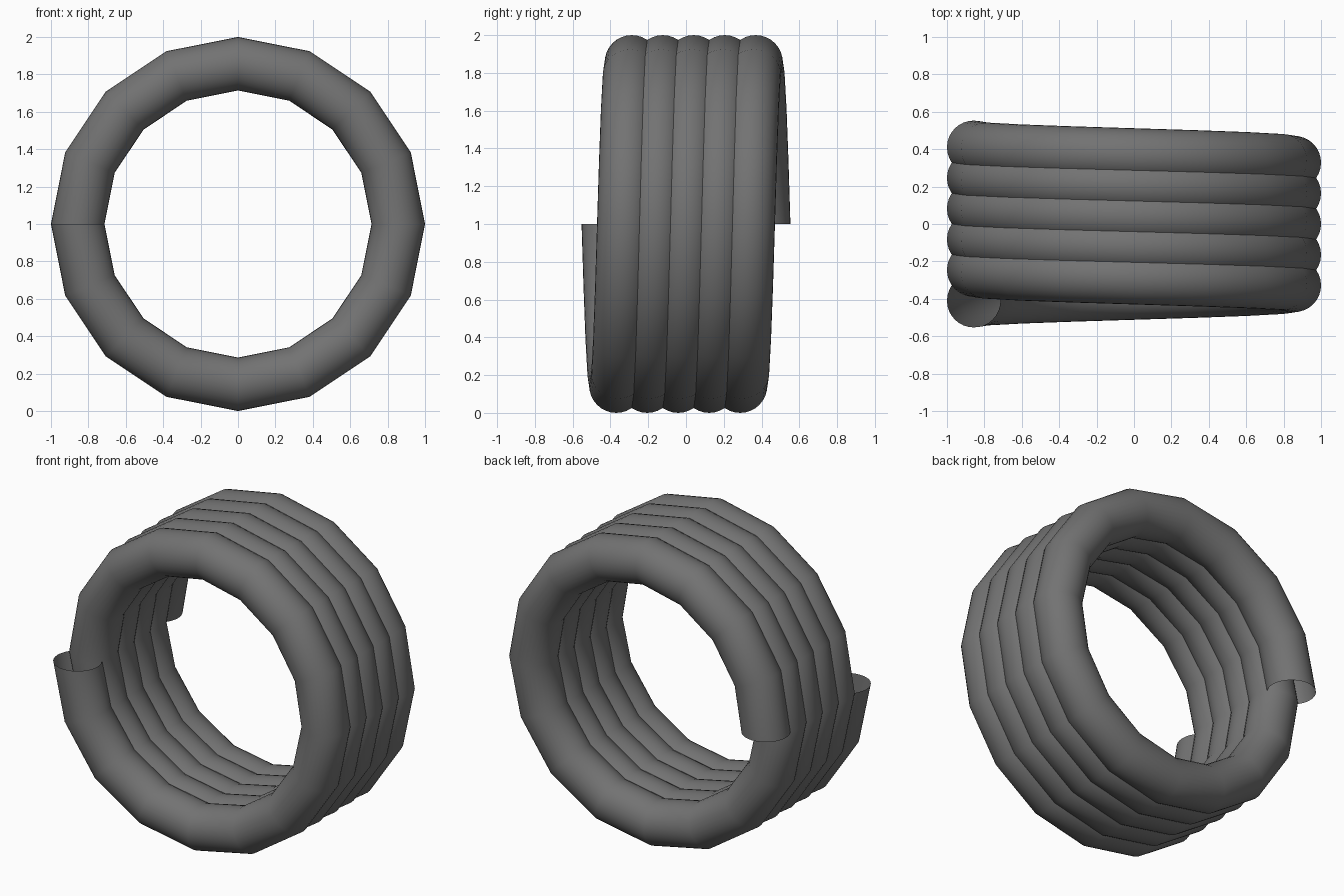
import bpy, bmesh
from math import cos, sin, tau

if "Cube" in bpy.data.objects:
    bpy.data.objects.remove(bpy.data.objects["Cube"])

TURNS, STEPS, SIDES = 5, 16, 32      # coil turns, segments per turn, tube sides
RADIUS, TUBE, PITCH = 0.857, 0.143, 0.164

# Coil: an open circular tube wound around the y axis, starting at the left front
bm = bmesh.new()
rings = []
for i in range(TURNS * STEPS + 1):
    a = tau * i / STEPS
    y = PITCH * (i / STEPS - TURNS / 2)
    ring = []
    for j in range(SIDES):
        p = tau * j / SIDES
        r = RADIUS + TUBE * cos(p)
        ring.append(bm.verts.new((-r * cos(a), y + TUBE * sin(p), 1 - r * sin(a))))
    rings.append(ring)

# Skin neighbouring rings, leaving both ends open
for r0, r1 in zip(rings, rings[1:]):
    for j in range(SIDES):
        k = (j + 1) % SIDES
        bm.faces.new((r0[j], r0[k], r1[k], r1[j])).smooth = True

mesh = bpy.data.meshes.new("coil")
bm.to_mesh(mesh)
bm.free()

# Dark grey finish
dark = bpy.data.materials.new("dark_grey")
dark.diffuse_color = (0.17, 0.17, 0.17, 1)
dark.use_nodes = True
dark.node_tree.nodes["Principled BSDF"].inputs["Base Color"].default_value = dark.diffuse_color
mesh.materials.append(dark)

coil = bpy.data.objects.new("coil", mesh)
bpy.context.collection.objects.link(coil)
